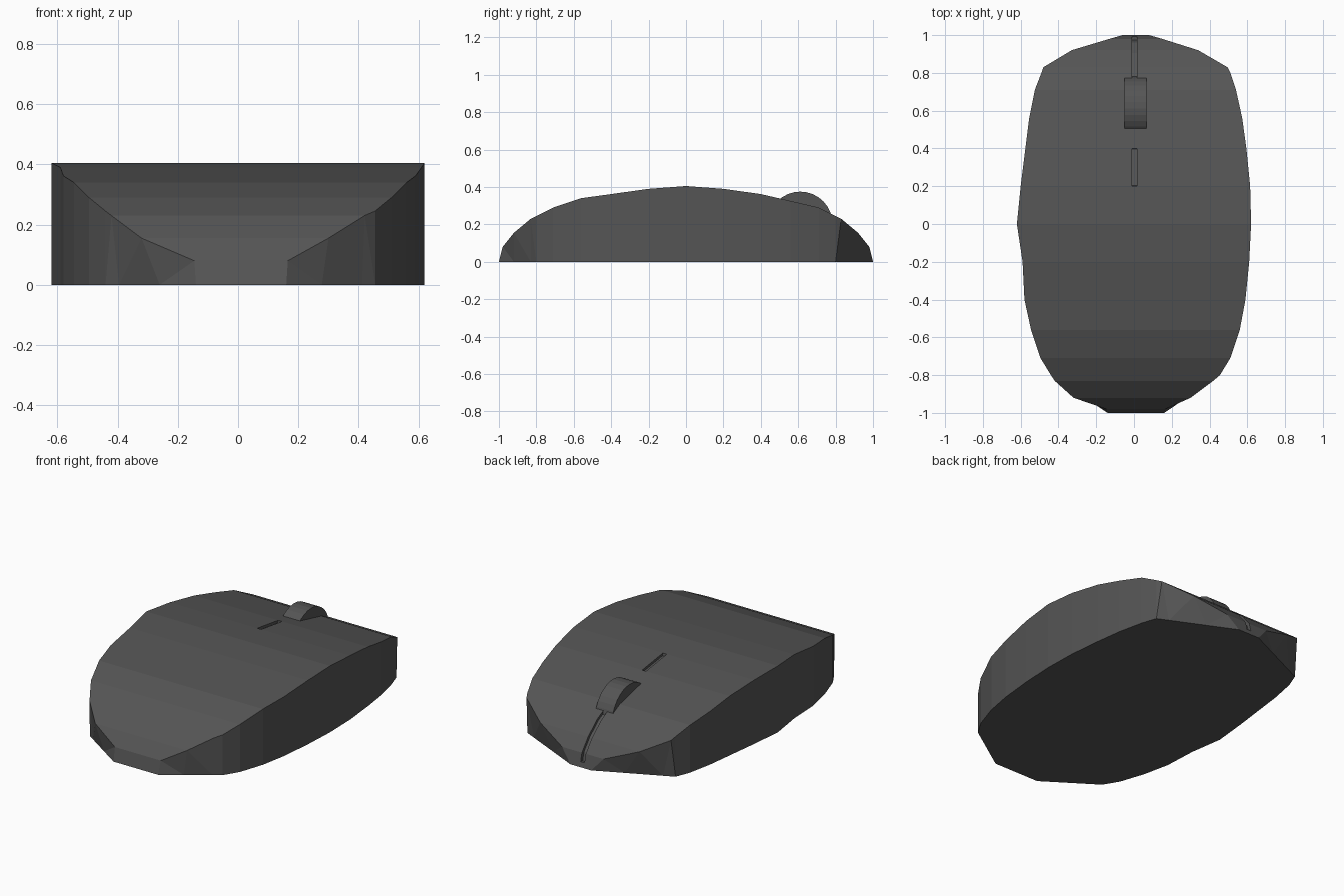
import bpy, bmesh, math

if "Cube" in bpy.data.objects:
    bpy.data.objects.remove(bpy.data.objects["Cube"])

mat = bpy.data.materials.new("dark_plastic")
mat.diffuse_color = (0.09, 0.09, 0.09, 1)
mat.use_nodes = True
mat.node_tree.nodes["Principled BSDF"].inputs["Base Color"].default_value = mat.diffuse_color


def make_object(name, verts, faces):
    bm = bmesh.new()
    vs = [bm.verts.new(v) for v in verts]
    for f in faces:
        bm.faces.new([vs[i] for i in f])
    bmesh.ops.remove_doubles(bm, verts=bm.verts, dist=1e-5)
    bmesh.ops.recalc_face_normals(bm, faces=bm.faces)
    mesh = bpy.data.meshes.new(name)
    bm.to_mesh(mesh)
    bm.free()
    ob = bpy.data.objects.new(name, mesh)
    bpy.context.collection.objects.link(ob)
    mesh.materials.append(mat)
    return ob


def prism(name, pts, x0, x1):
    """Extrude a (y, z) outline along x."""
    n = len(pts)
    verts = [(x, y, z) for x in (x0, x1) for y, z in pts]
    faces = [list(range(n)), list(range(n, 2 * n))]
    faces += [(i, (i + 1) % n, n + (i + 1) % n, n + i) for i in range(n)]
    return make_object(name, verts, faces)


# Shell stations from front to back: y, top height, left x, right x
stations = [
    (-1.00, 0.0, -0.14, 0.16), (-0.98, 0.08, -0.145, 0.165),
    (-0.92, 0.155, -0.32, 0.30), (-0.83, 0.23, -0.42, 0.42),
    (-0.80, 0.245, -0.44, 0.455), (-0.71, 0.29, -0.495, 0.51),
    (-0.56, 0.34, -0.545, 0.56), (-0.40, 0.362, -0.58, 0.59),
    (-0.20, 0.39, -0.59, 0.61), (0.0, 0.405, -0.62, 0.62),
    (0.20, 0.39, -0.60, 0.615), (0.40, 0.362, -0.575, 0.595),
    (0.56, 0.325, -0.555, 0.573), (0.71, 0.29, -0.525, 0.54),
    (0.80, 0.245, -0.49, 0.51), (0.83, 0.23, -0.48, 0.495),
    (0.92, 0.155, -0.33, 0.34), (0.98, 0.08, -0.13, 0.15),
    (1.00, 0.0, -0.06, 0.08),
]


def base_x(s, k):
    """The base outline runs straight between the 0.8 corners and the tips."""
    if abs(s[0]) <= 0.8:
        return s[k]
    tip = stations[0] if s[0] < 0 else stations[-1]
    corner = next(t for t in stations if abs(t[0] - math.copysign(0.8, s[0])) < 1e-6)
    f = (abs(s[0]) - 0.8) / 0.2
    return corner[k] + (tip[k] - corner[k]) * f


# Body shell
n = len(stations)
verts, faces = [], []
for s in stations:
    y, z, xl, xr = s
    verts += [(xl, y, z), (xr, y, z), (base_x(s, 3), y, 0), (base_x(s, 2), y, 0)]
bm = bmesh.new()
vs = [bm.verts.new(v) for v in verts]
for i in range(n - 1):
    a, b = 4 * i, 4 * i + 4
    bm.faces.new((vs[a], vs[a + 1], vs[b + 1], vs[b]))
    bm.faces.new((vs[a + 2], vs[a + 3], vs[b + 3], vs[b + 2]))
    bm.faces.new((vs[a + 1], vs[a + 2], vs[b + 2], vs[b + 1]))
    bm.faces.new((vs[a + 3], vs[a], vs[b], vs[b + 3]))
bmesh.ops.remove_doubles(bm, verts=bm.verts, dist=1e-5)
bmesh.ops.triangulate(bm, faces=[f for f in bm.faces if abs(f.normal.x) > 0.1])
bmesh.ops.recalc_face_normals(bm, faces=bm.faces)
mesh = bpy.data.meshes.new("body")
bm.to_mesh(mesh)
bm.free()
mesh.materials.append(mat)
body = bpy.data.objects.new("body", mesh)
bpy.context.collection.objects.link(body)


# Thin seam grooves before and behind the wheel
def groove(name, pts, cy, depth):
    def scaled(k):
        return [(cy + (y - cy) * k, z * k) for y, z in pts]
    cutter = prism(name, scaled(1 - depth) + scaled(1.1)[::-1], -0.01, 0.016)
    cutter.hide_render = True
    cutter.hide_viewport = True
    cutter.display_type = 'WIRE'
    mod = body.modifiers.new(name, 'BOOLEAN')
    mod.operation = 'DIFFERENCE'
    mod.solver = 'EXACT'
    mod.object = cutter


groove("palm_groove_cutter", [(0.2, 0.39), (0.4, 0.362)], 0.3, 0.04)
groove("button_groove_cutter",
       [(0.76, 0.265), (0.83, 0.23), (0.92, 0.155), (0.98, 0.08), (0.993, 0.03)],
       0.6, 0.05)

# Scroll wheel
wheel = prism("scroll_wheel",
              [(0.611 + 0.173 * math.cos(2 * math.pi * i / 32),
                0.202 + 0.173 * math.sin(2 * math.pi * i / 32)) for i in range(32)],
              -0.05, 0.065)
